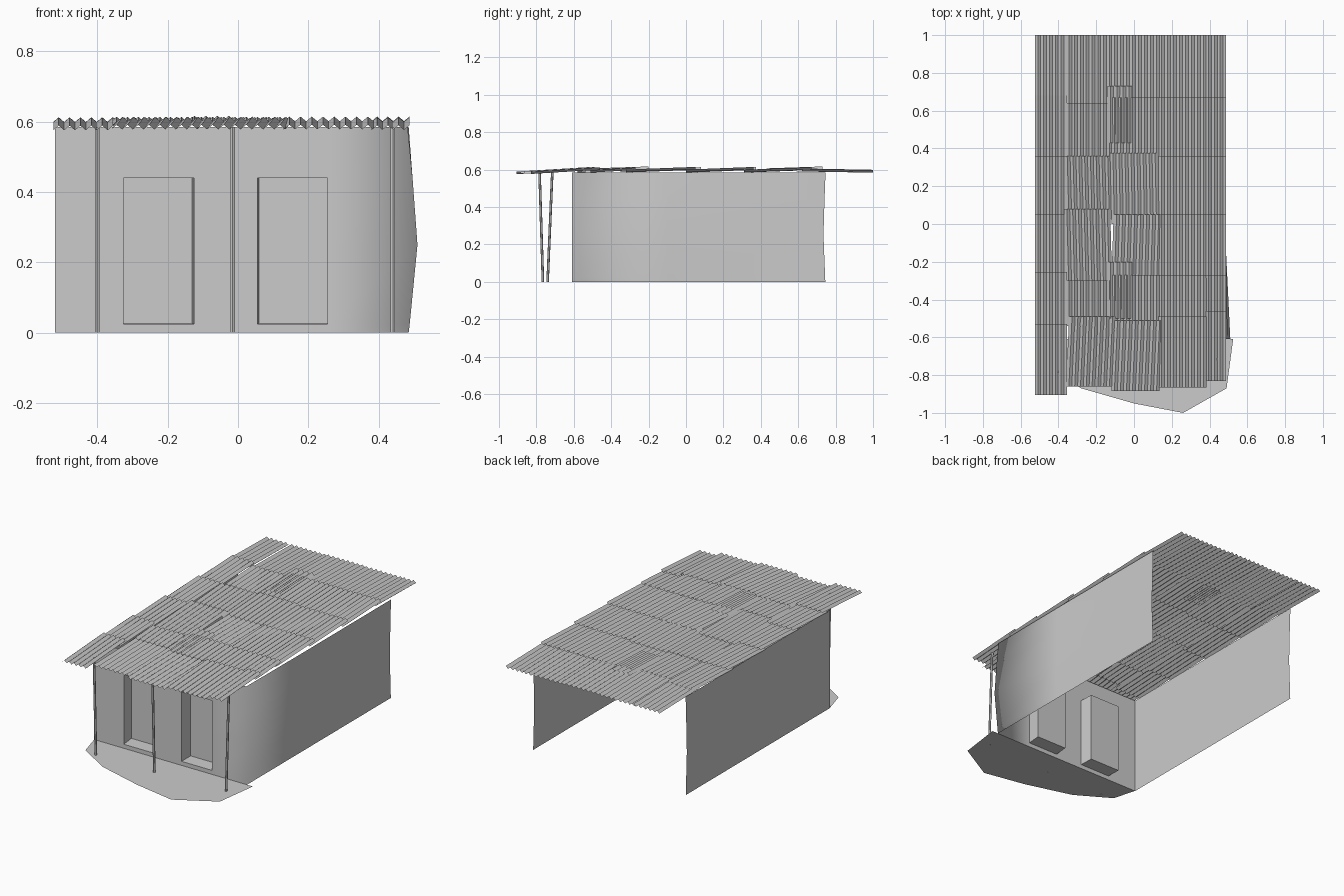
import bpy, bmesh, math, random
from mathutils import Vector

random.seed(4)
if "Cube" in bpy.data.objects:
    bpy.data.objects.remove(bpy.data.objects["Cube"])

GREY = (0.6, 0.6, 0.6, 1)
mat = bpy.data.materials.new("plain grey")
mat.use_nodes = True
mat.diffuse_color = GREY
for node in mat.node_tree.nodes:
    if node.type == "BSDF_PRINCIPLED":
        node.inputs["Base Color"].default_value = GREY


def finish(bm, name):
    mesh = bpy.data.meshes.new(name)
    bm.to_mesh(mesh)
    bm.free()
    mesh.materials.append(mat)
    ob = bpy.data.objects.new(name, mesh)
    bpy.context.collection.objects.link(ob)
    return ob


def grid(bm, rows):
    """Quads between successive rows of points."""
    vs = [[bm.verts.new(p) for p in row] for row in rows]
    return [[bm.faces.new((a[i], a[i + 1], b[i + 1], b[i])) for i in range(len(a) - 1)]
            for a, b in zip(vs, vs[1:])]


# Walls: an open-backed strip, with a bulging corner at the front left
FRONT, BACK, LEFT, RIGHT = -0.61, 0.745, 0.485, -0.52
plan = [(RIGHT, BACK), (RIGHT, FRONT)]
plan += [(x, FRONT) for x in (-0.325, -0.125, 0.055, 0.255)]
plan += [(LEFT, FRONT), (LEFT, -0.1), (LEFT, BACK)]
bulge = {0: 0, 0.025: 0.003, 0.25: 0.025, 0.44: 0.011, 0.585: -0.003}


def wall_point(x, y, z):
    if (x, y) == (LEFT, FRONT):
        x += bulge[z]
    elif y == BACK:
        y -= bulge[z] * 0.4
    return x, y, z


bm = bmesh.new()
cells = grid(bm, [[wall_point(x, y, z) for x, y in plan] for z in bulge])

# Door recesses pushed back from the front wall
for col, shift in ((2, -0.006), (4, 0.004)):
    faces = [cells[1][col], cells[2][col]]
    out = bmesh.ops.extrude_face_region(bm, geom=faces)["geom"]
    moved = [g for g in out if isinstance(g, bmesh.types.BMVert)]
    bmesh.ops.translate(bm, verts=moved, vec=(shift, 0.08, 0.003))
    bmesh.ops.delete(bm, geom=[f for f in faces if f.is_valid], context="FACES")

# Smooth shading, sharp everywhere but the bulging corner
for f in bm.faces:
    f.smooth = True
for e in bm.edges:
    soft = all(v.co.x > 0.47 and v.co.y < -0.6 for v in e.verts)
    e.smooth = soft or e.calc_face_angle(0) < math.radians(30)
finish(bm, "walls")

# Ground patch before the front wall
bm = bmesh.new()
edge = [(RIGHT, FRONT), (-0.48, -0.75), (-0.28, -0.87), (0, -0.95),
        (0.26, -1), (0.49, -0.87), (0.525, FRONT)]
bm.faces.new([bm.verts.new((x, y, 0.001)) for x, y in edge])
finish(bm, "ground_patch")

# Porch posts, leaning slightly
for side, x, y_low, y_top in (("right", -0.4, -0.765, -0.783),
                              ("middle", -0.015, -0.765, -0.783),
                              ("left", 0.44, -0.74, -0.715)):
    bm = bmesh.new()
    bmesh.ops.create_cone(bm, cap_ends=True, segments=6, radius1=0.007,
                          radius2=0.007, depth=0.585)
    for v in bm.verts:
        v.co += Vector((x, y_top if v.co.z > 0 else y_low, 0.2925))
    finish(bm, "post_" + side)


# Roof: overlapping corrugated sheets
def sheet(bm, x0, x1, y0, y1, z0, z1, skew):
    count = round((x1 - x0) / 0.0155)
    rows = []
    for y, z, dx in ((y0, z0, 0), (y1, z1, skew)):
        rows.append([(x0 + (x1 - x0) * i / count + dx, y,
                      z + (0.0065 if i % 2 else -0.0065)) for i in range(count + 1)])
    grid(bm, rows)


columns = [
    (-0.525, -0.355, (-0.905, -0.53, -0.255, 0.05, 0.36, 0.68, 1)),
    (-0.36, -0.115, (-0.86, -0.49, -0.3, 0.08, 0.36, 0.64, 1)),
    (-0.12, 0.135, (-0.885, -0.51, -0.27, 0.05, 0.375, 0.67, 1)),
    (0.13, 0.385, (-0.865, -0.49, -0.27, 0.05, 0.36, 0.67, 1)),
    (0.38, 0.487, (-0.83, -0.46, -0.27, 0.05, 0.36, 0.67, 1)),
]
bm = bmesh.new()
for c, (x0, x1, ends) in enumerate(columns):
    for r, (y0, y1) in enumerate(zip(ends, ends[1:])):
        low, high = 0.592, 0.606
        if r == 0:
            low = 0.583
        elif r == 5:
            low, high = 0.598, 0.591
        skew = random.uniform(-0.02, 0.02) if c in (1, 2) and r in (0, 2, 3) else 0
        lift = random.uniform(-0.002, 0.002)
        sheet(bm, x0, x1, y0 - (0.05 if r else 0), y1, low + lift, high + lift, skew)
# Narrow patching sheets
for y1 in (-0.2, 0.73):
    sheet(bm, -0.14, -0.01, y1 - 0.3, y1, 0.6, 0.61, 0)
finish(bm, "roof_sheets")
